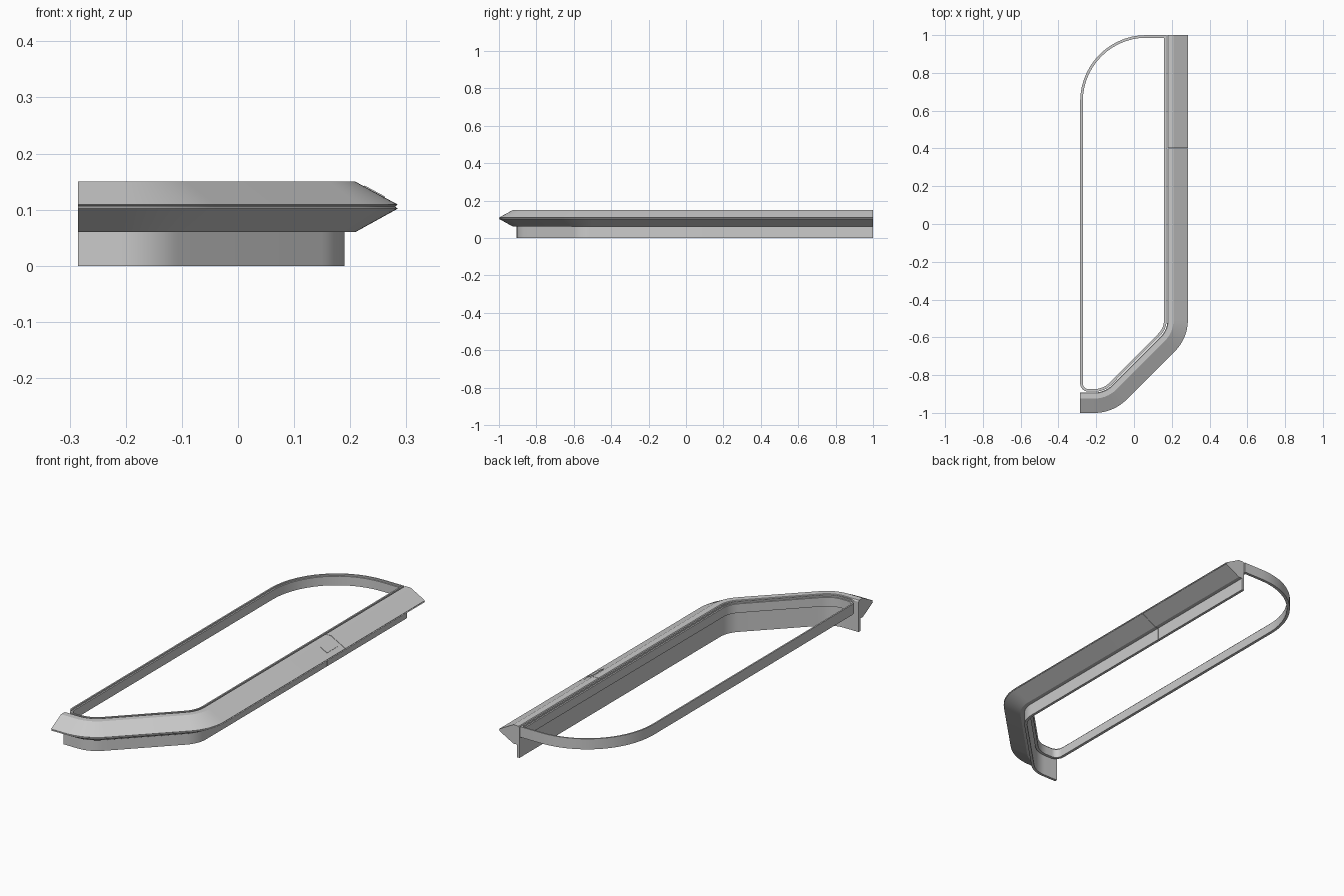
import bpy, bmesh, math
from mathutils import Vector

if "Cube" in bpy.data.objects:
    bpy.data.objects.remove(bpy.data.objects["Cube"])


def fillet(corners, closed=False, steps=12):
    """Turn (x, y, radius) corners into a rounded polyline."""
    out, n = [], len(corners)
    for i, (x, y, r) in enumerate(corners):
        p = Vector((x, y))
        if r == 0 or (not closed and i in (0, n - 1)):
            out.append(p)
            continue
        a = (Vector(corners[i - 1][:2]) - p).normalized()
        b = (Vector(corners[(i + 1) % n][:2]) - p).normalized()
        half = a.angle(b) / 2
        centre = p + (a + b).normalized() * (r / math.sin(half))
        start = p + a * (r / math.tan(half)) - centre
        turn = start.angle_signed(p + b * (r / math.tan(half)) - centre)
        a0 = math.atan2(start.y, start.x)
        for k in range(steps + 1):
            t = a0 - turn * k / steps     # angle_signed is clockwise positive
            out.append(centre + Vector((math.cos(t), math.sin(t))) * r)
    return out


def sweep(name, path, profile, closed=False):
    """Sweep an (inward offset, z) profile along a clockwise path with mitres."""
    bm = bmesh.new()
    n, m, rings = len(path), len(profile), []
    for i, p in enumerate(path):
        prev = path[i - 1] if closed or i > 0 else None
        nxt = path[(i + 1) % n] if closed or i < n - 1 else None
        d1 = (p - prev).normalized() if prev is not None else (nxt - p).normalized()
        d2 = (nxt - p).normalized() if nxt is not None else d1
        n1, n2 = Vector((d1.y, -d1.x)), Vector((d2.y, -d2.x))
        normal = (n1 + n2) / (1 + n1.dot(n2))
        rings.append([bm.verts.new((*(p + normal * d), z)) for d, z in profile])
    for i in range(n if closed else n - 1):
        a, b = rings[i], rings[(i + 1) % n]
        for j in range(m):
            k = (j + 1) % m
            bm.faces.new((a[j], a[k], b[k], b[j]))
    if not closed:
        bm.faces.new(rings[0])
        bm.faces.new(rings[-1])
    bmesh.ops.recalc_face_normals(bm, faces=bm.faces)
    mesh = bpy.data.meshes.new(name)
    bm.to_mesh(mesh)
    bm.free()
    ob = bpy.data.objects.new(name, mesh)
    bpy.context.collection.objects.link(ob)
    bpy.ops.object.select_all(action='DESELECT')
    ob.select_set(True)
    bpy.context.view_layer.objects.active = ob
    bpy.ops.object.shade_smooth_by_angle(angle=math.radians(25))
    return ob


# Outer route of the rail: long side, diagonal, short front side
main_path = fillet([(0.285, 0.4, 0), (0.285, -0.605, 0.23),
                    (-0.11, -1, 0.24), (-0.285, -1, 0)])
end_path = [Vector((0.285, 1)), Vector((0.285, 0.402))]

# Pointed rail with small groove at its tip, and the thin skirt below it
rail = [(0, 0.109), (0.004, 0.1065), (0.004, 0.1045), (0, 0.102),
        (0.076, 0.06), (0.108, 0.06), (0.108, 0.144), (0.104, 0.15), (0.076, 0.15)]
skirt = [(0.095, 0), (0.095, 0.0605), (0.108, 0.0605), (0.108, 0)]
for label, path in (("main", main_path), ("end", end_path)):
    sweep(label + "_rail", path, rail)
    sweep(label + "_skirt", path, skirt)

# Closed trim strip: follows the rail inside, then the wall and the big curve
strip_path = fillet([(0.173, 1, 0), (0.173, -0.556, 0.118), (-0.157, -0.888, 0.128),
                     (-0.285, -0.888, 0.045), (-0.285, 1, 0.35)], closed=True, steps=14)
strip = [(0, 0.10), (0, 0.15), (0.007, 0.15), (0.007, 0.143), (0.014, 0.143), (0.014, 0.10)]
sweep("trim_strip", strip_path, strip, closed=True)

# Small latch plate on the upper slope of the rail
bpy.ops.mesh.primitive_cube_add(size=1, location=(0.243, 0.335, 0.1315),
                                rotation=(0, math.atan2(0.041, 0.076), 0))
latch = bpy.context.object
latch.name = "latch_plate"
latch.scale = (0.042, 0.08, 0.004)
